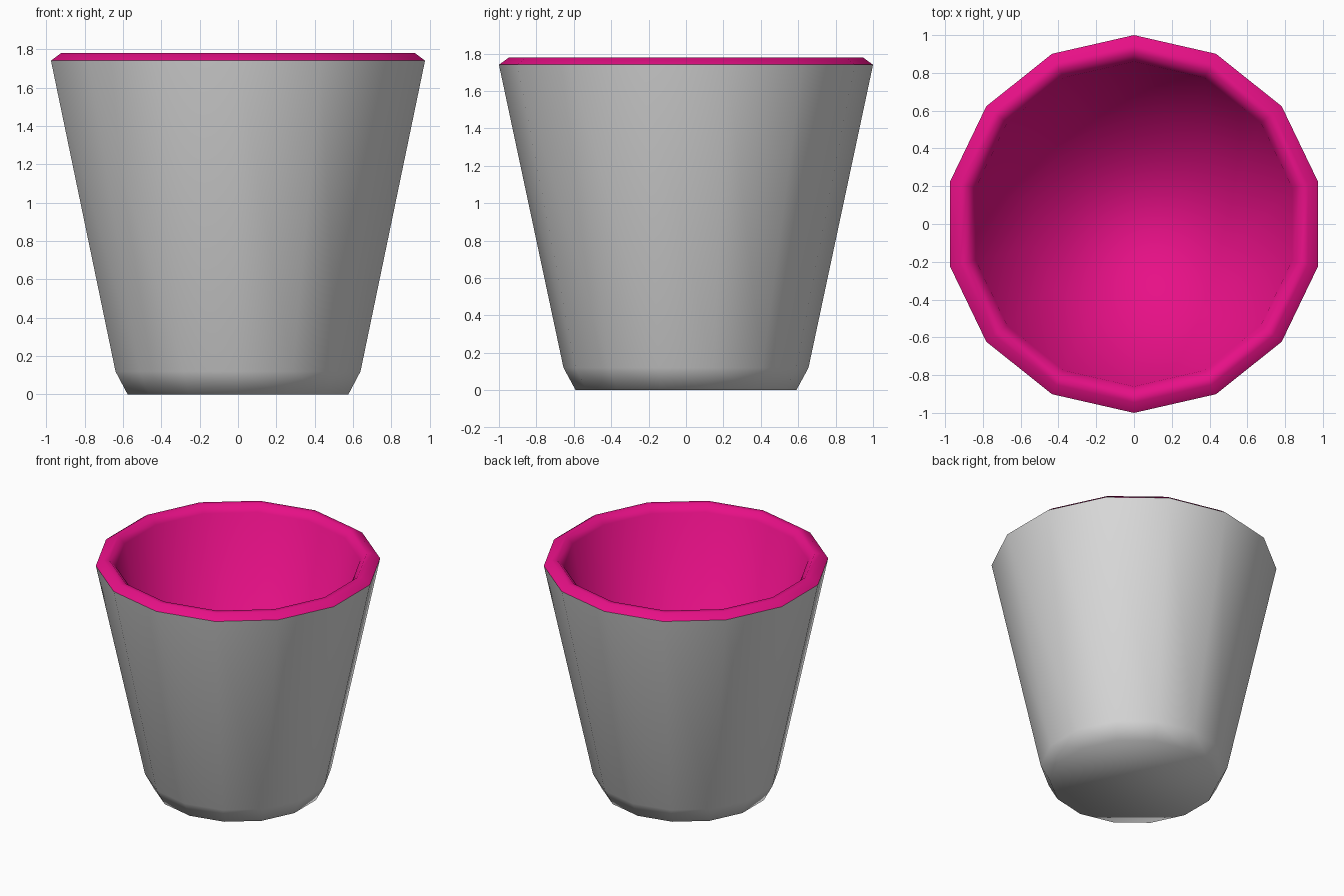
import bpy, bmesh, math

if "Cube" in bpy.data.objects:
    bpy.data.objects.remove(bpy.data.objects["Cube"])

SIDES = 14


def material(name, rgb):
    m = bpy.data.materials.new(name)
    m.diffuse_color = (*rgb, 1.0)
    m.use_nodes = True
    m.node_tree.nodes["Principled BSDF"].inputs["Base Color"].default_value = m.diffuse_color
    return m


def lathe(name, profile, mat, cap_up):
    """Spin (radius, z) points into a smooth shell, capped at the lowest ring."""
    bm = bmesh.new()
    rings = []
    for r, z in profile:
        rings.append([bm.verts.new((r * math.sin(2 * math.pi * i / SIDES),
                                    r * math.cos(2 * math.pi * i / SIDES), z))
                      for i in range(SIDES)])
    # ring order is clockwise from above; profiles run so faces point outward
    for a, b in zip(rings, rings[1:]):
        for i in range(SIDES):
            j = (i + 1) % SIDES
            bm.faces.new((a[i], b[i], b[j], a[j]))
    if cap_up:
        bm.faces.new(rings[-1][::-1])
    else:
        bm.faces.new(rings[0])
    for f in bm.faces:
        f.smooth = True
    me = bpy.data.meshes.new(name)
    bm.to_mesh(me)
    bm.free()
    me.materials.append(mat)
    ob = bpy.data.objects.new(name, me)
    bpy.context.collection.objects.link(ob)
    return ob


grey = material("light grey", (0.70, 0.70, 0.70))
pink = material("magenta", (0.80, 0.005, 0.24))

# Outer wall with chamfered foot, bottom to top
lathe("cup_outside", [(0.59, 0.0), (0.655, 0.12), (1.0, 1.74)], grey, False)

# Bevelled rim, inner wall and floor, from outer edge inward and down
lathe("cup_lining", [(1.0, 1.74), (0.945, 1.78), (0.905, 1.78),
                     (0.86, 1.73), (0.54, 0.14)], pink, True)
